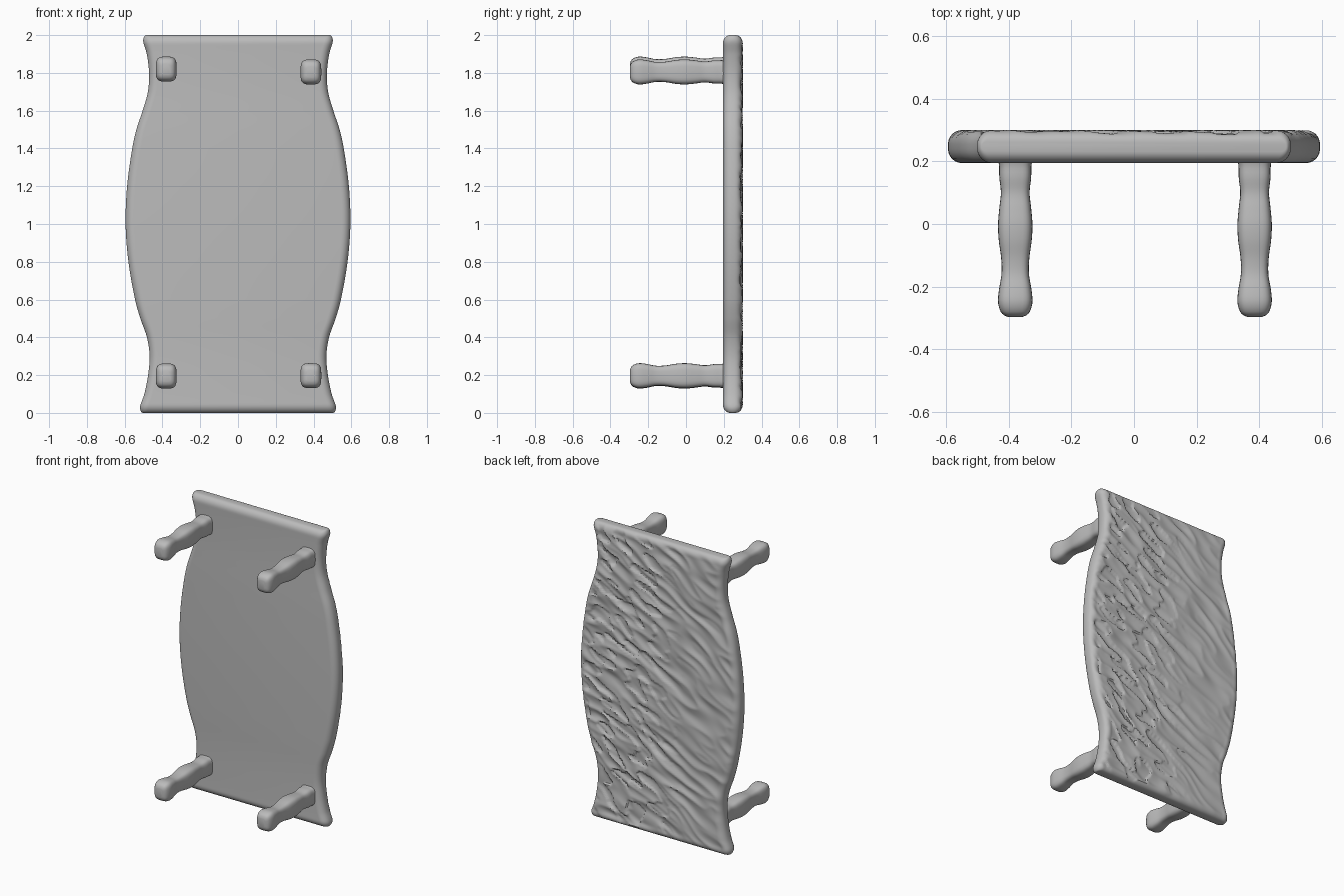
import bpy, bmesh, math
from mathutils import Vector, noise

if "Cube" in bpy.data.objects:
    bpy.data.objects.remove(bpy.data.objects["Cube"])

grey = bpy.data.materials.new("plain_grey")
grey.diffuse_color = (0.5, 0.5, 0.5, 1)
grey.use_nodes = True
grey.node_tree.nodes["Principled BSDF"].inputs["Base Color"].default_value = grey.diffuse_color


def interp(table, t):
    """Smooth (Catmull-Rom) lookup in a list of (position, value) pairs."""
    n = len(table)
    i = max(j for j in range(n - 1) if table[j][0] <= t or j == 0)
    (t1, b), (t2, c) = table[i], table[i + 1]
    t0, a = table[max(i - 1, 0)]
    t3, d = table[min(i + 2, n - 1)]
    s, h = (t - t1) / (t2 - t1), t2 - t1
    m1, m2 = (c - a) / (t2 - t0) * h, (d - b) / (t3 - t1) * h
    return ((2*s**3 - 3*s*s + 1) * b + (s**3 - 2*s*s + s) * m1
            + (3*s*s - 2*s**3) * c + (s**3 - s*s) * m2)


def skin(name, rings, angle):
    """Join equal rings of points into a closed, smooth-shaded tube."""
    bm = bmesh.new()
    loops = [[bm.verts.new(p) for p in ring] for ring in rings]
    n = len(loops[0])
    for a, b in zip(loops, loops[1:]):
        for i in range(n):
            bm.faces.new((a[i], a[(i + 1) % n], b[(i + 1) % n], b[i]))
    bm.faces.new(loops[0][::-1])
    bm.faces.new(loops[-1])
    bmesh.ops.recalc_face_normals(bm, faces=bm.faces)
    mesh = bpy.data.meshes.new(name)
    bm.to_mesh(mesh)
    bm.free()
    ob = bpy.data.objects.new(name, mesh)
    bpy.context.collection.objects.link(ob)
    mesh.materials.append(grey)
    bpy.context.view_layer.objects.active = ob
    ob.select_set(True)
    bpy.ops.object.shade_smooth_by_angle(angle=math.radians(angle))
    ob.select_set(False)
    return ob


# Table board: half width along its height
WIDTH = [(0, .52), (.03, .52), (.1, .496), (.2, .476), (.3, .468), (.4, .482),
         (.5, .517), (.6, .545), (.8, .58), (1, .595), (1.2, .587), (1.4, .56),
         (1.5, .538), (1.6, .505), (1.7, .477), (1.8, .471), (1.9, .483),
         (1.97, .503), (2, .503)]
MID, HALF, R = .248, .053, .045


def carving(x, z):
    """Depth of the rough, diagonal hewn marks on the back."""
    along, across = .86 * x + .5 * z, -.5 * x + .86 * z
    warp = .03 * noise.noise(Vector((x * 5, 3, z * 5)))
    ridge = abs(noise.noise(Vector((along * 3.5, (across + warp) * 13, 0))))
    chip = noise.noise(Vector((along * 7, across * 17, 9)))
    rough = min(1, max(0, (x + .2) * 4))
    step = .008 if chip > .12 else 0
    return .022 * min(ridge, .6) + rough * (step + .006 * abs(chip))


def board_ring(z):
    end = min(z, 2 - z)
    k = max(0, 1 - end / R)
    inset = R * (1 - math.sqrt(max(0, 1 - k * k)))
    w, h = interp(WIDTH, z) - inset * .35, HALF - inset * .85
    r = min(R, h * .9)
    pts = []
    arcs = [math.pi / 2 * i / 6 for i in range(7)]
    # right edge, back, left edge, front
    for a in arcs:
        pts.append((w - r + r * math.cos(a), h - r + r * math.sin(a)))
    cols = 110
    pts += [((w - r) * (1 - 2 * i / cols), h) for i in range(1, cols)]
    for a in arcs:
        pts.append((-w + r - r * math.sin(a), h - r + r * math.cos(a)))
    for a in arcs:
        pts.append((-w + r - r * math.cos(a), -h + r - r * math.sin(a)))
    for a in arcs:
        pts.append((w - r + r * math.sin(a), -h + r - r * math.cos(a)))
    ring = []
    for x, y in pts:
        if y > 0:
            fade = min(1, end / .05) * min(1, max(0, (w - abs(x)) / .05))
            y -= carving(x, z) * fade
        ring.append((x, MID + y, z))
    return ring


ends = [R * (1 - math.cos(math.pi / 2 * i / 7)) for i in range(7)]
rows = ends + [R + (2 - 2 * R) * i / 210 for i in range(211)] + [2 - e for e in ends[::-1]]
skin("table_board", [board_ring(z) for z in rows], 40)

# Turned legs: half width along the leg, rounded-square section
LEG = [(-.297, .024), (-.292, .036), (-.28, .047), (-.25, .055), (-.21, .052),
       (-.16, .044), (-.11, .045), (-.05, .053), (0, .055), (.05, .051),
       (.1, .046), (.15, .051), (.19, .052), (.215, .058)]


def leg_ring(cx, cz, y):
    w = interp(LEG, y)
    ring = []
    for i in range(28):
        a = 2 * math.pi * i / 28
        c, s = math.cos(a), math.sin(a)
        ring.append((cx + w * math.copysign(abs(c) ** .55, c), y,
                     cz + 1.2 * w * math.copysign(abs(s) ** .55, s)))
    return ring


ys = [-.297, -.295, -.292, -.287] + [-.28 + .495 * i / 40 for i in range(41)]
for label, cx, cz in (("lower_left", -.38, .195), ("lower_right", .386, .197),
                      ("upper_left", -.38, 1.82), ("upper_right", .386, 1.805)):
    skin("leg_" + label, [leg_ring(cx, cz, y) for y in ys], 50)
